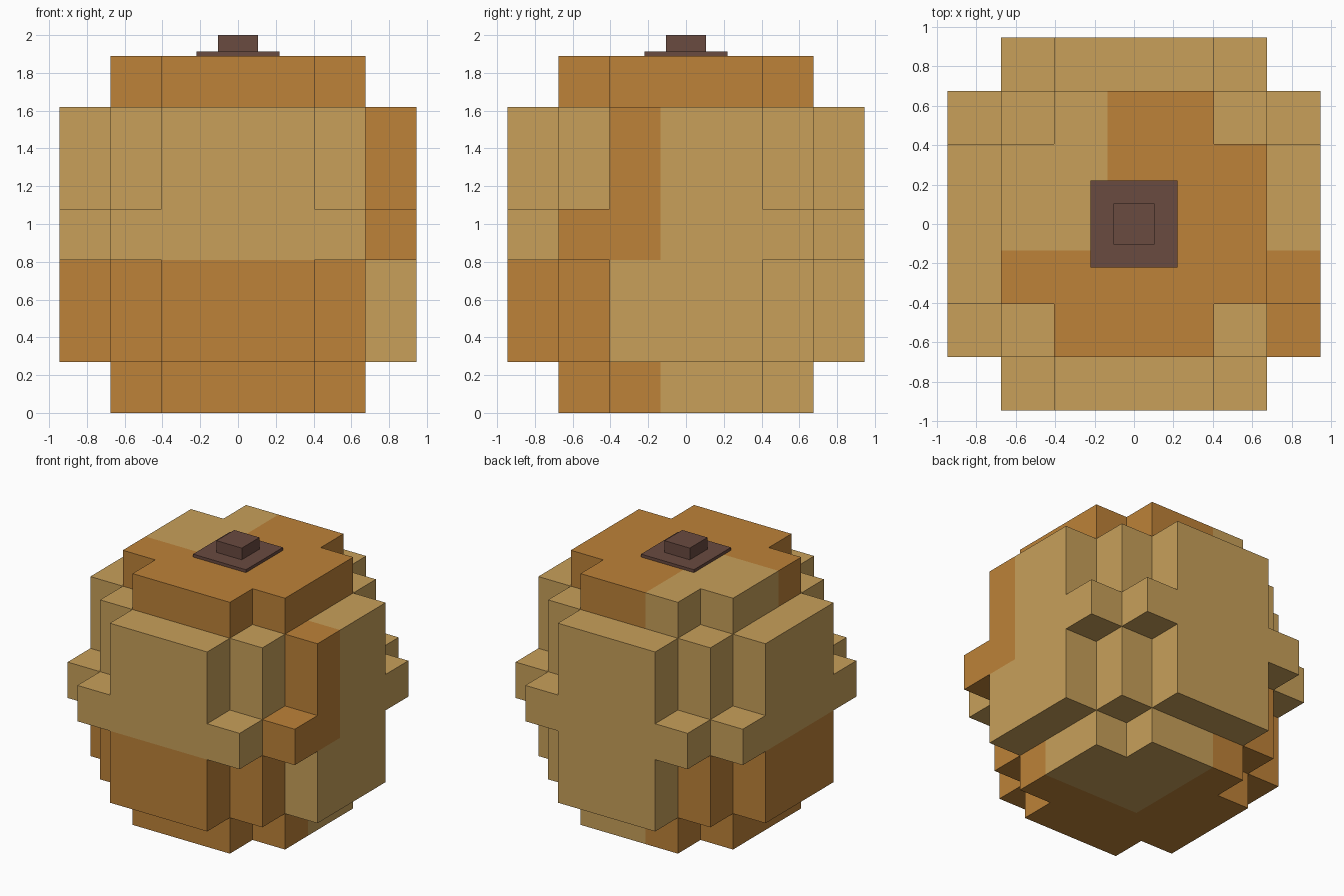
import bpy, bmesh
from mathutils import Vector

if "Cube" in bpy.data.objects:
    bpy.data.objects.remove(bpy.data.objects["Cube"])

CELL = 0.27


def material(name, rgb):
    m = bpy.data.materials.new(name)
    m.diffuse_color = (*rgb, 1)
    m.use_nodes = True
    m.node_tree.nodes["Principled BSDF"].inputs["Base Color"].default_value = m.diffuse_color
    return m


tan = material("tan", (0.578, 0.352, 0.102))
orange = material("orange", (0.509, 0.223, 0.040))
brown = material("dark_brown", (0.144, 0.069, 0.051))


def solid(x, y, z):
    """Stepped ball on a 7 x 7 x 7 grid, indices -3..3."""
    a, b, c = abs(x), abs(y), abs(z)
    if max(a, b, c) > 3:
        return False
    if c == 3:                              # top and bottom caps, notched corners
        return a <= 2 and b <= 2 and a + b < 4
    if max(a, b) < 3:                       # solid core
        return True
    return min(a, b) <= (2 if c == 0 else 1)  # side plates with a wider middle band


def is_orange(x, y, z):
    """Patches of the darker colour, split by quadrant and height."""
    if z == 3:
        return not (x < 0 and y >= 0)
    if z == -3:
        return not (x >= 0 and y >= 0)
    if z < 0:
        return x < 3 if y < 0 else (x < 0 and y < 3)
    return x == 3 and y < 0


def add_object(name, bm, mats):
    mesh = bpy.data.meshes.new(name)
    bm.to_mesh(mesh)
    bm.free()
    for m in mats:
        mesh.materials.append(m)
    ob = bpy.data.objects.new(name, mesh)
    bpy.context.collection.objects.link(ob)
    return ob


# Body: outer skin of the stepped ball
bm = bmesh.new()
span = range(-3, 4)
for x in span:
    for y in span:
        for z in span:
            if not solid(x, y, z):
                continue
            centre = Vector((x, y, z + 3.5)) * CELL
            for axis in range(3):
                for side in (-1, 1):
                    n = Vector((0, 0, 0))
                    n[axis] = side
                    if solid(x + int(n.x), y + int(n.y), z + int(n.z)):
                        continue
                    u = Vector((0, 0, 0))
                    u[(axis + 1) % 3] = 1
                    v = n.cross(u)
                    h = CELL / 2
                    f = bm.faces.new([bm.verts.new(centre + (n + u * i + v * j) * h)
                                      for i, j in ((-1, -1), (1, -1), (1, 1), (-1, 1))])
                    f.material_index = int(is_orange(x, y, z))
bmesh.ops.remove_doubles(bm, verts=bm.verts[:], dist=0.001)
bmesh.ops.dissolve_limit(bm, angle_limit=0.01, verts=bm.verts[:], edges=bm.edges[:],
                         delimit={'MATERIAL'})
add_object("body", bm, [tan, orange])


# Stem: thin square base and a small block
def box(name, half, z0, z1, mat):
    bm = bmesh.new()
    bmesh.ops.create_cube(bm, size=1)
    for v in bm.verts:
        v.co = Vector((v.co.x * 2 * half, v.co.y * 2 * half, z0 if v.co.z < 0 else z1))
    add_object(name, bm, [mat])


box("stem_base", 0.22, 1.89, 1.912, brown)
box("stem", 0.105, 1.912, 2.0, brown)
